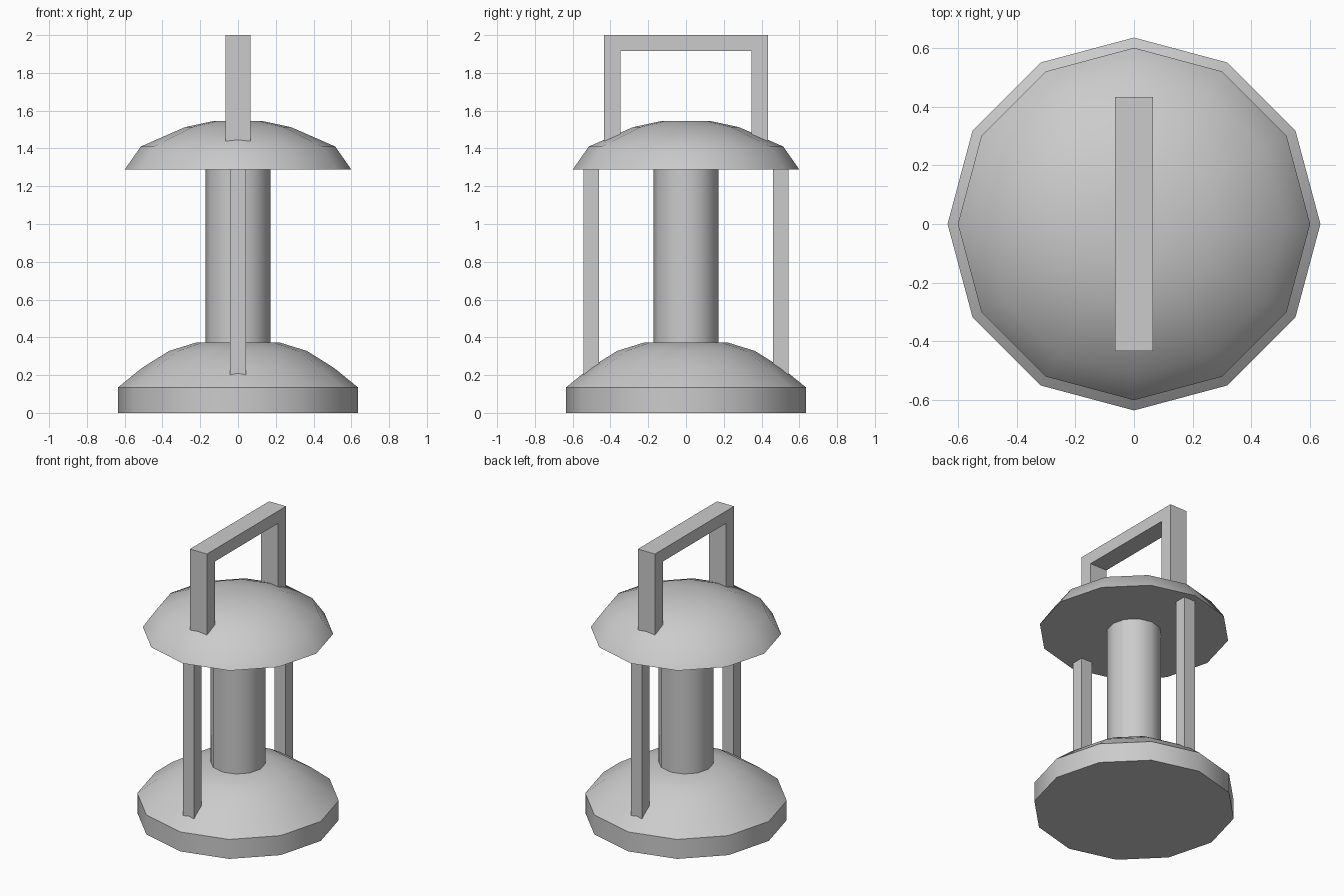
import bpy, bmesh
from math import cos, sin, tau, radians

if "Cube" in bpy.data.objects:
    bpy.data.objects.remove(bpy.data.objects["Cube"])

SIDES = 12


def finish(name, bm, smooth=False):
    bmesh.ops.recalc_face_normals(bm, faces=bm.faces)
    mesh = bpy.data.meshes.new(name)
    bm.to_mesh(mesh)
    bm.free()
    obj = bpy.data.objects.new(name, mesh)
    bpy.context.collection.objects.link(obj)
    if smooth:
        bpy.ops.object.select_all(action='DESELECT')
        bpy.context.view_layer.objects.active = obj
        obj.select_set(True)
        bpy.ops.object.shade_smooth_by_angle(angle=radians(38))
    return obj


def turned(name, profile):
    """Closed solid turned around z from (radius, height) points."""
    bm = bmesh.new()
    rings = [[bm.verts.new((r * cos(tau * i / SIDES), r * sin(tau * i / SIDES), z))
              for i in range(SIDES)] for r, z in profile]
    for a, b in zip(rings, rings[1:]):
        for i in range(SIDES):
            j = (i + 1) % SIDES
            bm.faces.new((a[i], a[j], b[j], b[i]))
    bm.faces.new(rings[0])
    bm.faces.new(rings[-1])
    return finish(name, bm, smooth=True)


def extruded(name, outline, half_width):
    """Solid from a (y, z) outline, extruded along x."""
    bm = bmesh.new()
    left = [bm.verts.new((-half_width, y, z)) for y, z in outline]
    right = [bm.verts.new((half_width, y, z)) for y, z in outline]
    n = len(outline)
    bm.faces.new(left)
    bm.faces.new(right)
    for i in range(n):
        j = (i + 1) % n
        bm.faces.new((left[i], left[j], right[j], right[i]))
    return finish(name, bm)


# Domed base, central glass tube and domed lid
turned("base", [(0.635, 0), (0.635, 0.135), (0.51, 0.237), (0.365, 0.328), (0.22, 0.373)])
turned("glass_tube", [(0.172, 0.36), (0.172, 1.30)])
turned("lid", [(0.60, 1.288), (0.515, 1.41), (0.28, 1.513), (0.13, 1.545)])

# Front and back support posts
for name, s in (("front_post", -1), ("back_post", 1)):
    extruded(name, [(s * 0.46, 0.18), (s * 0.543, 0.18), (s * 0.543, 1.30), (s * 0.46, 1.30)], 0.043)

# Carrying handle
extruded("handle", [(-0.433, 1.40), (-0.433, 2.0), (0.433, 2.0), (0.433, 1.40),
                    (0.347, 1.40), (0.347, 1.915), (-0.347, 1.915), (-0.347, 1.40)], 0.065)
